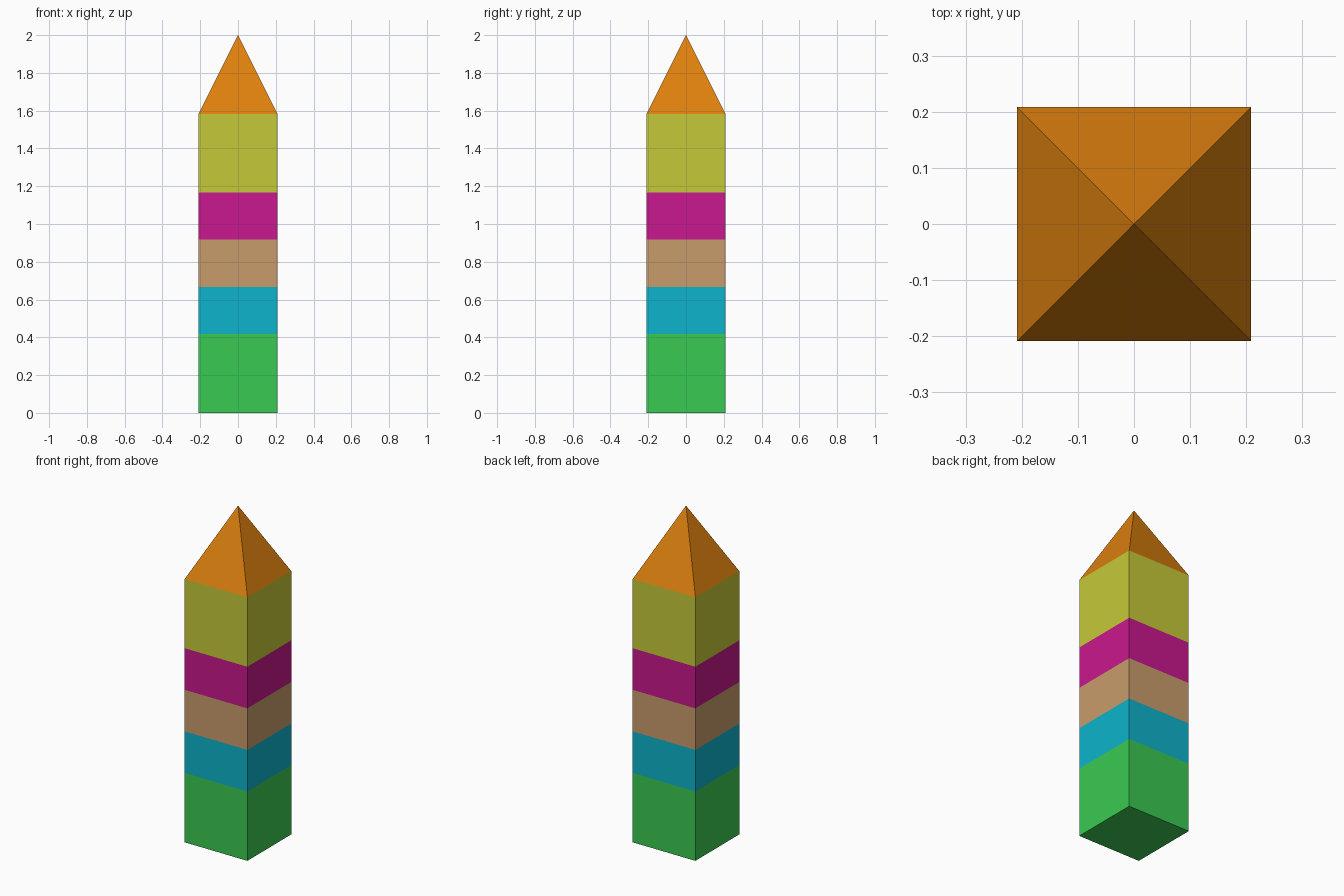
import bpy, bmesh

if "Cube" in bpy.data.objects:
    bpy.data.objects.remove(bpy.data.objects["Cube"])

HALF = 0.2083  # half width of the square shaft

# Band name, top height, display colour (sRGB), from bottom to tip
BANDS = [
    ("green", 0.4167, (58, 202, 82)),
    ("cyan", 0.6667, (14, 180, 204)),
    ("tan", 0.9167, (201, 156, 107)),
    ("magenta", 1.1667, (202, 24, 142)),
    ("yellow", 1.5833, (197, 202, 56)),
    ("orange", 2.0, (221, 128, 14)),
]


def make_material(name, rgb):
    def linear(c):
        c /= 255
        return c / 12.92 if c <= 0.04045 else ((c + 0.055) / 1.055) ** 2.4
    mat = bpy.data.materials.new(name)
    mat.diffuse_color = (*[linear(c) for c in rgb], 1)
    mat.use_nodes = True
    mat.node_tree.nodes["Principled BSDF"].inputs["Base Color"].default_value = mat.diffuse_color
    return mat


mesh = bpy.data.meshes.new("banded_tower")
bm = bmesh.new()


def square(z):
    corners = ((-1, -1), (1, -1), (1, 1), (-1, 1))
    return [bm.verts.new((x * HALF, y * HALF, z)) for x, y in corners]


# Base cap
ring = square(0)
bm.faces.new(ring[::-1])

# Shaft bands, closed by the pyramid tip
for index, (name, top, rgb) in enumerate(BANDS):
    mesh.materials.append(make_material(name, rgb))
    is_tip = index == len(BANDS) - 1
    upper = [bm.verts.new((0, 0, top))] if is_tip else square(top)
    for i in range(4):
        j = (i + 1) % 4
        over = upper if is_tip else [upper[j], upper[i]]
        bm.faces.new([ring[i], ring[j], *over]).material_index = index
    ring = upper

bmesh.ops.recalc_face_normals(bm, faces=bm.faces[:])
bm.to_mesh(mesh)
bm.free()

tower = bpy.data.objects.new("banded_tower", mesh)
bpy.context.collection.objects.link(tower)
